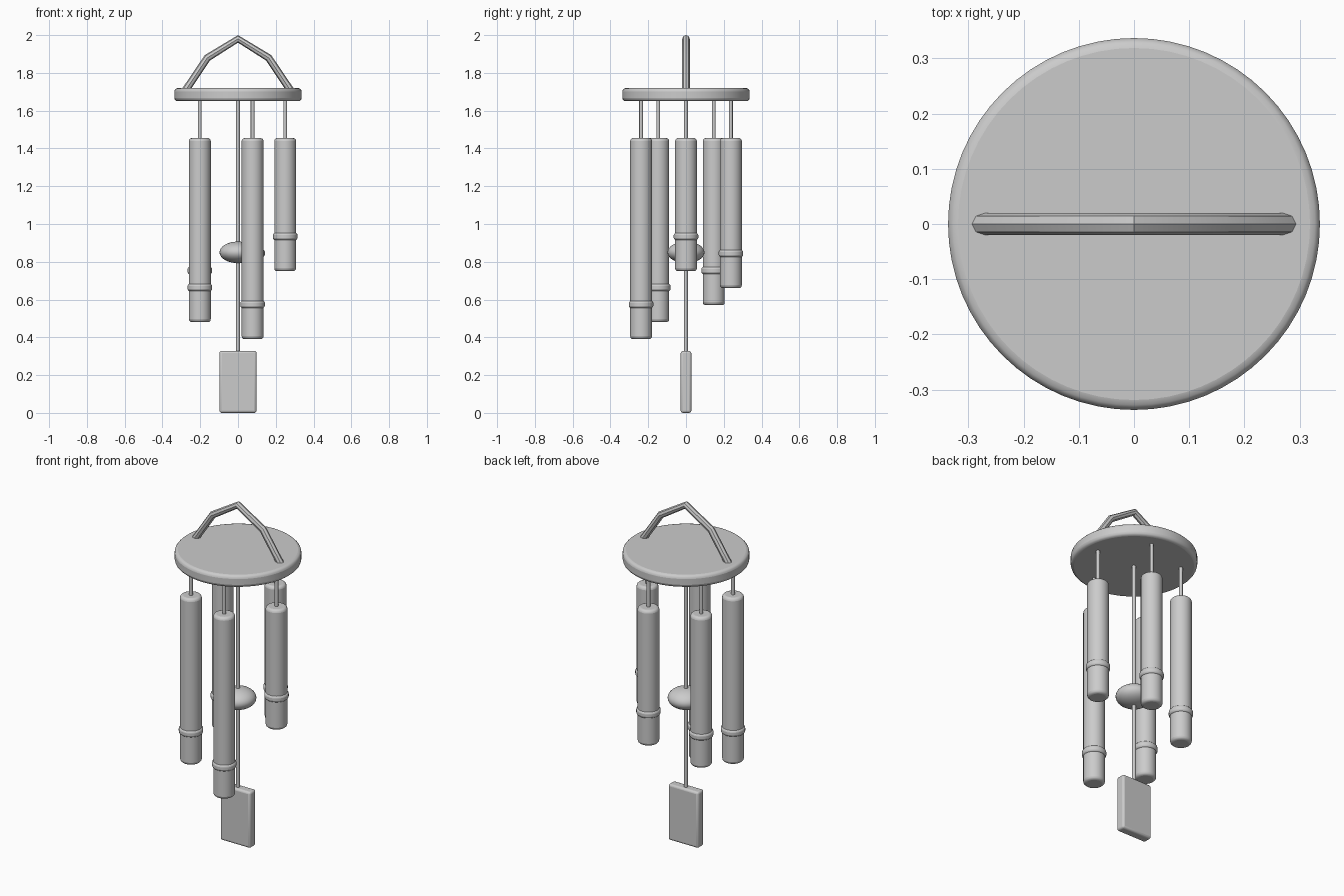
import bpy
from math import cos, sin, tau, radians

cube = bpy.data.objects.get("Cube")
if cube:
    bpy.data.objects.remove(cube, do_unlink=True)

grey = bpy.data.materials.new("plain grey")
grey.use_nodes = True
COLOUR = (0.6, 0.6, 0.6, 1)
grey.diffuse_color = COLOUR
grey.node_tree.nodes["Principled BSDF"].inputs["Base Color"].default_value = COLOUR


def finish(name, bevel=0):
    """Name the active object, round its edges and shade it smooth."""
    ob = bpy.context.object
    ob.name = name
    ob.data.materials.append(grey)
    if bevel:
        bpy.ops.object.transform_apply(location=False, rotation=False, scale=True)
        mod = ob.modifiers.new("rounded edges", "BEVEL")
        mod.width = bevel
        mod.segments = 3
        mod.limit_method = "ANGLE"
        mod.angle_limit = radians(40)
    bpy.ops.object.shade_smooth_by_angle(angle=radians(40))
    return ob


def rod(name, x, y, bottom, top, radius, bevel=0, sides=32):
    bpy.ops.mesh.primitive_cylinder_add(
        vertices=sides, radius=radius, depth=top - bottom,
        location=(x, y, (bottom + top) / 2))
    return finish(name, bevel)


# Top disc
rod("top_disc", 0, 0, 1.65, 1.72, 0.337, 0.018, 64)

# Bent hanger above the disc
curve = bpy.data.curves.new("hanger", "CURVE")
curve.dimensions = "3D"
curve.bevel_depth = 0.02
curve.bevel_resolution = 2
curve.use_fill_caps = True
spline = curve.splines.new("POLY")
path = [(-0.283, 1.70), (-0.162, 1.88), (0, 1.98), (0.162, 1.88), (0.283, 1.70)]
spline.points.add(len(path) - 1)
for point, (x, z) in zip(spline.points, path):
    point.co = (x, 0, z, 1)
hanger = bpy.data.objects.new("hanger", curve)
bpy.context.collection.objects.link(hanger)
bpy.ops.object.select_all(action="DESELECT")
hanger.select_set(True)
bpy.context.view_layer.objects.active = hanger
bpy.ops.object.convert(target="MESH")
finish("hanger")

# Five tubes, each longer than the last, with a string and a collar
for i in range(5):
    x, y = 0.25 * cos(tau * i / 5), 0.25 * sin(tau * i / 5)
    bottom = 0.75 - 0.09 * i
    rod(f"tube_string_{i + 1}", x, y, 1.44, 1.66, 0.01, sides=12)
    rod(f"tube_{i + 1}", x, y, bottom, 1.455, 0.058, 0.016)
    rod(f"tube_collar_{i + 1}", x, y, bottom + 0.165, bottom + 0.203, 0.065, 0.012)

# Central string with the striker
rod("centre_string", 0, 0, 0.32, 1.66, 0.01, sides=12)
bpy.ops.mesh.primitive_uv_sphere_add(segments=32, ring_count=16, location=(0, 0, 0.85))
bpy.context.object.scale = (0.098, 0.098, 0.057)
bpy.ops.object.transform_apply(location=False, rotation=False, scale=True)
finish("striker")

# Wind plate at the bottom
bpy.ops.mesh.primitive_cube_add(size=1, location=(0, 0, 0.164))
bpy.context.object.scale = (0.196, 0.056, 0.328)
finish("wind_plate", 0.012)
